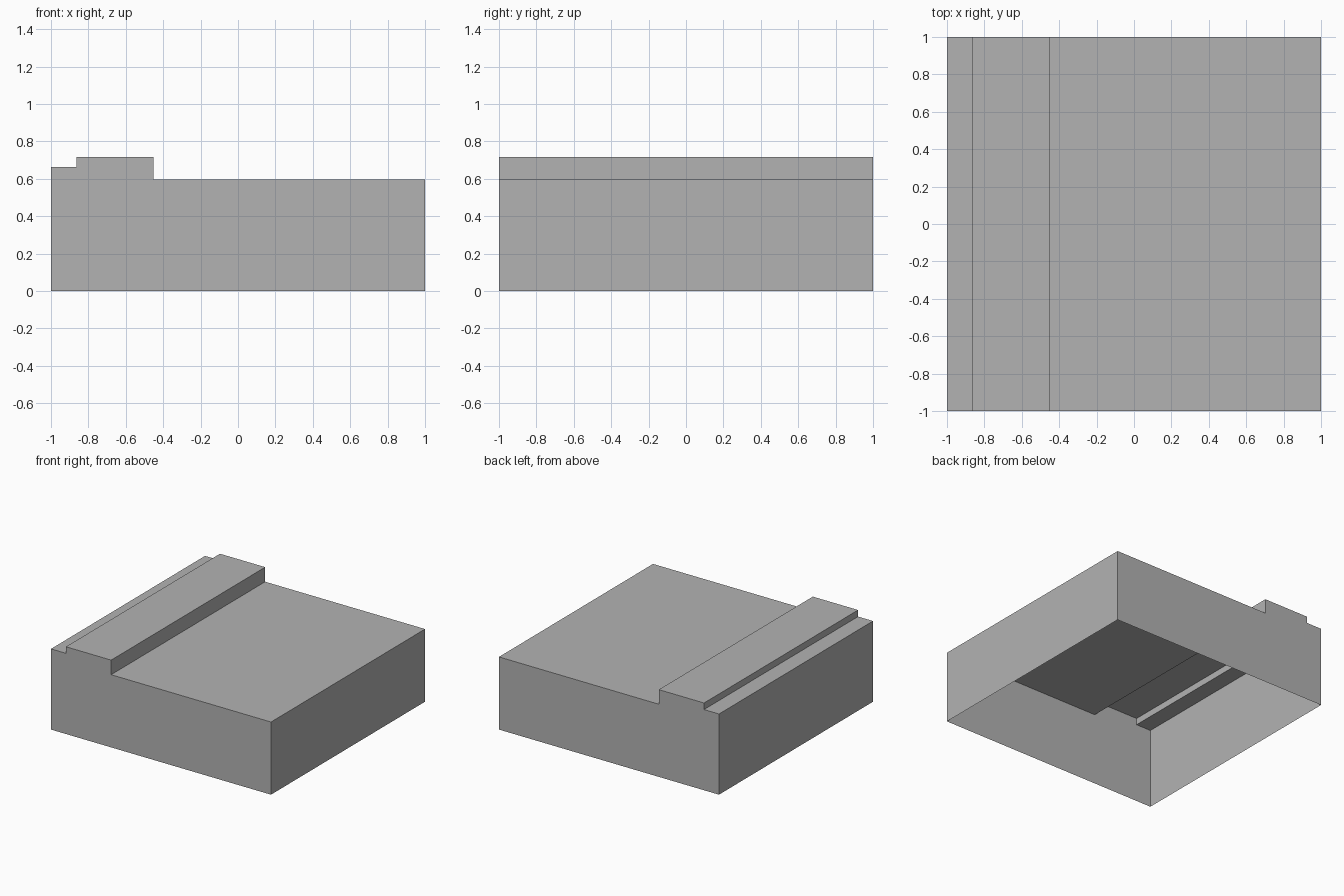
import bpy
import bmesh

cube = bpy.data.objects.get("Cube")
if cube:
    bpy.data.objects.remove(cube, do_unlink=True)

# Single plain grey finish
grey = bpy.data.materials.new("plain_grey")
grey.use_nodes = True
colour = (0.45, 0.45, 0.45, 1)
grey.diffuse_color = colour
grey.node_tree.nodes["Principled BSDF"].inputs["Base Color"].default_value = colour

# Stepped front profile: low deck, raised ridge, side ledge
DECK, RIDGE, LEDGE = 0.597, 0.717, 0.663
RIDGE_IN, RIDGE_OUT = -0.453, -0.864
profile = [(-1, 0), (1, 0), (1, DECK), (RIDGE_IN, DECK), (RIDGE_IN, RIDGE),
           (RIDGE_OUT, RIDGE), (RIDGE_OUT, LEDGE), (-1, LEDGE)]

# Sweep the profile from front to back
bm = bmesh.new()
front = bm.faces.new([bm.verts.new((x, -1, z)) for x, z in profile])
swept = bmesh.ops.extrude_face_region(bm, geom=[front], use_keep_orig=True)
back_verts = [g for g in swept["geom"] if isinstance(g, bmesh.types.BMVert)]
bmesh.ops.translate(bm, verts=back_verts, vec=(0, 2, 0))
bmesh.ops.recalc_face_normals(bm, faces=bm.faces)

# Open underside: the shell is a thin sheet with no floor
floor = [f for f in bm.faces if all(v.co.z < 0.001 for v in f.verts)]
bmesh.ops.delete(bm, geom=floor, context='FACES_ONLY')

mesh = bpy.data.meshes.new("stepped_shell")
bm.to_mesh(mesh)
bm.free()
mesh.materials.append(grey)
shell = bpy.data.objects.new("stepped_shell", mesh)
bpy.context.collection.objects.link(shell)
